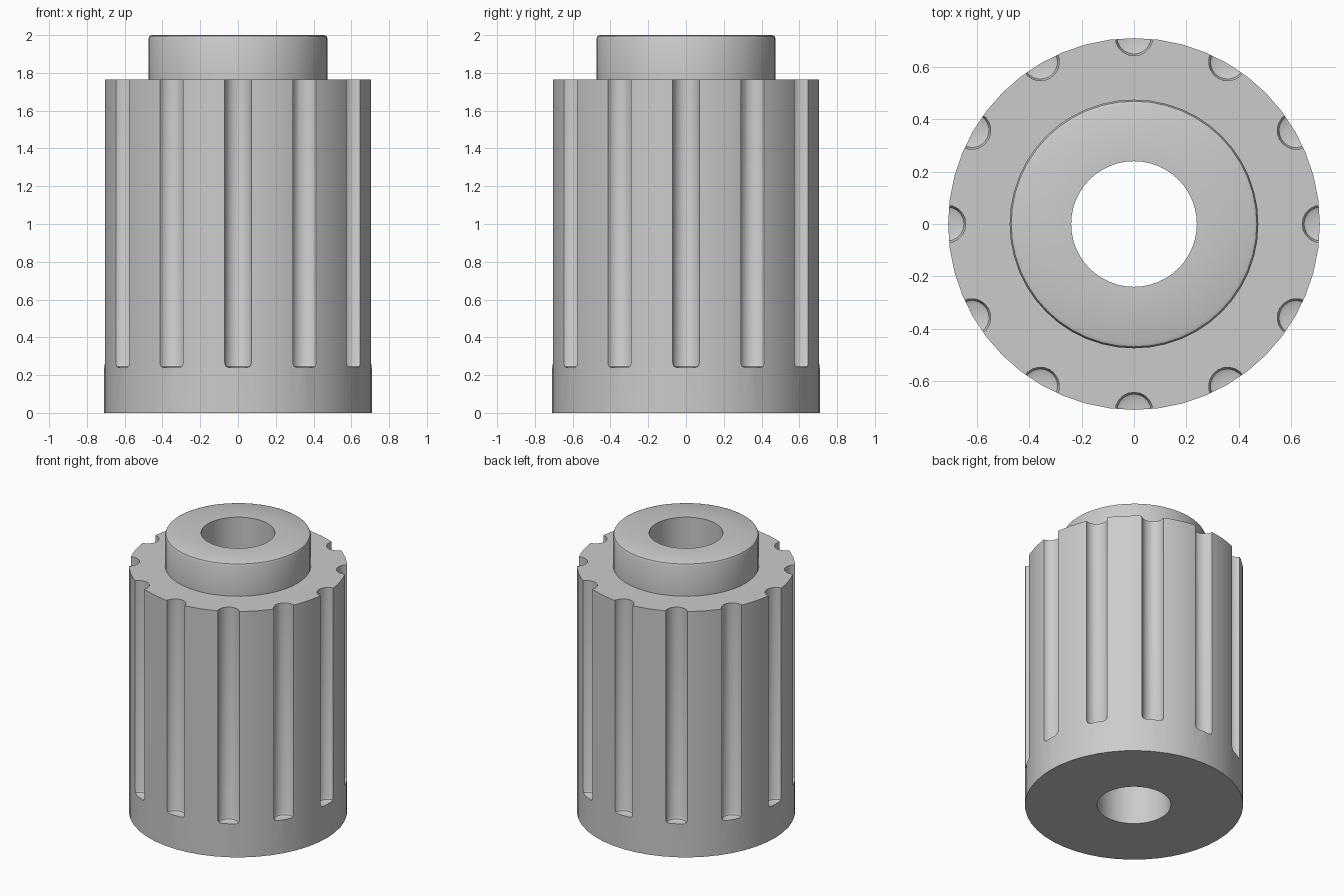
import bpy, bmesh, math
from mathutils import Matrix, Vector

cube = bpy.data.objects.get("Cube")
if cube:
    bpy.data.objects.remove(cube, do_unlink=True)

BODY_R, COLLAR_R, BORE_R = 0.71, 0.475, 0.24
SHOULDER_Z, TOP_Z = 1.765, 2.0
GROOVE_R, GROOVE_Z, GROOVES = 0.072, 0.24, 12

grey = bpy.data.materials.new("plain grey")
grey.use_nodes = True
colour = (0.6, 0.6, 0.6, 1)
grey.diffuse_color = colour
grey.node_tree.nodes["Principled BSDF"].inputs["Base Color"].default_value = colour


def add_object(name, bm):
    bmesh.ops.recalc_face_normals(bm, faces=bm.faces)
    mesh = bpy.data.meshes.new(name)
    bm.to_mesh(mesh)
    bm.free()
    mesh.materials.append(grey)
    obj = bpy.data.objects.new(name, mesh)
    bpy.context.collection.objects.link(obj)
    return obj


def lathe(bm, profile, steps, closed):
    """Turn an (r, z) profile around the z axis."""
    verts = [bm.verts.new((r, 0, z)) for r, z in profile]
    pairs = list(zip(verts, verts[1:] + verts[:1]))
    edges = [bm.edges.new(p) for p in (pairs if closed else pairs[:-1])]
    bmesh.ops.spin(bm, geom=verts + edges, cent=(0, 0, 0), axis=(0, 0, 1),
                   angle=math.tau, steps=steps, use_merge=True)
    bmesh.ops.remove_doubles(bm, verts=bm.verts, dist=1e-5)


# Stepped barrel with a raised collar and a bore right through
bm = bmesh.new()
lathe(bm, [(BORE_R, 0), (BODY_R, 0), (BODY_R, SHOULDER_Z),
           (COLLAR_R, SHOULDER_Z), (COLLAR_R, TOP_Z - 0.02),
           (COLLAR_R - 0.006, TOP_Z - 0.006), (COLLAR_R - 0.02, TOP_Z),
           (BORE_R, TOP_Z)], 48, True)
knob = add_object("grooved_knob", bm)

# Round-ended cutters for the grip flutes
bm = bmesh.new()
fillet = 0.022
lathe(bm, [(0, GROOVE_Z), (GROOVE_R - fillet, GROOVE_Z),
           (GROOVE_R - fillet * 0.3, GROOVE_Z + fillet * 0.3),
           (GROOVE_R, GROOVE_Z + fillet), (GROOVE_R, TOP_Z), (0, TOP_Z)], 20, False)
bmesh.ops.translate(bm, verts=bm.verts, vec=Vector((BODY_R + 0.005, 0, 0)))
flute = bm.verts[:] + bm.edges[:] + bm.faces[:]
for i in range(1, GROOVES):
    copy = bmesh.ops.duplicate(bm, geom=flute)["geom"]
    bmesh.ops.rotate(bm, verts=[v for v in copy if isinstance(v, bmesh.types.BMVert)],
                     cent=(0, 0, 0), matrix=Matrix.Rotation(math.tau * i / GROOVES, 3, 'Z'))
cutter = add_object("flute_cutters", bm)
cutter.hide_render = True

# Cut the flutes, then discard the cutters
bpy.ops.object.select_all(action='DESELECT')
bpy.context.view_layer.objects.active = knob
knob.select_set(True)
cut = knob.modifiers.new("flutes", 'BOOLEAN')
cut.operation = 'DIFFERENCE'
cut.solver = 'EXACT'
cut.object = cutter
bpy.ops.object.modifier_apply(modifier=cut.name)
bpy.data.objects.remove(cutter, do_unlink=True)
bpy.ops.object.shade_smooth_by_angle(angle=math.radians(35))
